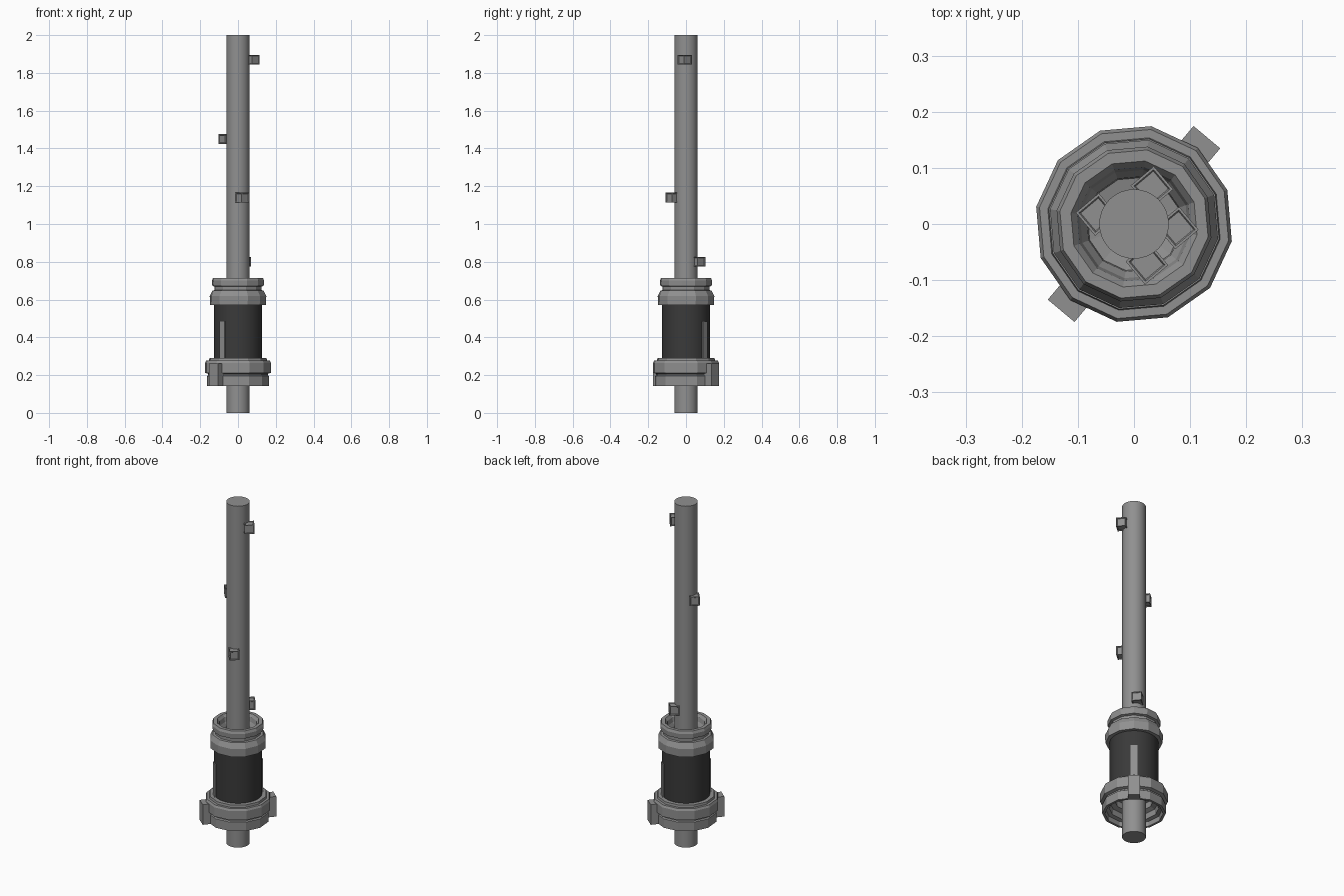
import bpy, bmesh, math
from mathutils import Matrix, Vector

if "Cube" in bpy.data.objects:
    bpy.data.objects.remove(bpy.data.objects["Cube"])


def material(name, v):
    m = bpy.data.materials.new(name)
    m.diffuse_color = (v, v, v, 1)
    m.use_nodes = True
    m.node_tree.nodes["Principled BSDF"].inputs["Base Color"].default_value = m.diffuse_color
    return m


GREY = material("metal grey", 0.28)
DARK = material("grip dark grey", 0.042)


def finish(name, bm, mat, smooth=False):
    bmesh.ops.recalc_face_normals(bm, faces=bm.faces)
    me = bpy.data.meshes.new(name)
    bm.to_mesh(me)
    bm.free()
    me.materials.append(mat)
    ob = bpy.data.objects.new(name, me)
    bpy.context.collection.objects.link(ob)
    if smooth:
        bpy.ops.object.select_all(action='DESELECT')
        ob.select_set(True)
        bpy.context.view_layer.objects.active = ob
        bpy.ops.object.shade_smooth_by_angle(angle=math.radians(35))
    return ob


def lathe(name, profile, sides, mat, phase=0.0, closed=True, smooth=False):
    """Spin (radius, z) points; closed loops the profile, otherwise ends are capped."""
    bm = bmesh.new()
    rings = []
    for r, z in profile:
        rings.append([bm.verts.new((r * math.cos(phase + math.tau * i / sides),
                                    r * math.sin(phase + math.tau * i / sides), z))
                      for i in range(sides)])
    n = len(rings)
    for k in range(n if closed else n - 1):
        a, b = rings[k], rings[(k + 1) % n]
        for i in range(sides):
            j = (i + 1) % sides
            bm.faces.new((a[i], a[j], b[j], b[i]))
    if not closed:
        bm.faces.new(rings[0])
        bm.faces.new(rings[-1])
    return finish(name, bm, mat, smooth)


def box(name, angle, radius, z, size, mat, spin=None, panel=False):
    """Box placed at a polar position, facing outward unless spin is given."""
    bm = bmesh.new()
    bmesh.ops.create_cube(bm, size=1)
    bmesh.ops.scale(bm, vec=size, verts=bm.verts)
    if panel:  # recessed panel on every face
        bmesh.ops.inset_individual(bm, faces=bm.faces[:], thickness=0.006, depth=0)
        inner = [f for f in bm.faces if f.calc_area() > 0.0012]
        bmesh.ops.inset_individual(bm, faces=inner, thickness=0.003, depth=-0.004)
    turn = Matrix.Rotation(angle if spin is None else spin, 4, 'Z')
    pos = Vector((radius * math.cos(angle), radius * math.sin(angle), z))
    bmesh.ops.transform(bm, matrix=Matrix.Translation(pos) @ turn, verts=bm.verts)
    return finish(name, bm, mat)


PHASE = math.radians(20)

# Long central pole
lathe("pole", [(0.062, 0), (0.062, 2)], 32, GREY, closed=False, smooth=True)

# Dark grip sleeve
lathe("grip", [(0.128, 0.27), (0.128, 0.59), (0.07, 0.59), (0.07, 0.27)],
      32, DARK, smooth=True)

# Stepped base collar, hollow underneath
lathe("base_collar", [
    (0.167, 0.143), (0.167, 0.195), (0.16, 0.20), (0.16, 0.207), (0.177, 0.212),
    (0.177, 0.265), (0.171, 0.277), (0.156, 0.277), (0.154, 0.29), (0.12, 0.29),
    (0.06, 0.29), (0.06, 0.25), (0.10, 0.25), (0.10, 0.215), (0.125, 0.205),
    (0.13, 0.175), (0.15, 0.17), (0.153, 0.143)], 12, GREY, PHASE)

# Stepped top collar with a funnel mouth
lathe("top_collar", [
    (0.10, 0.571), (0.15, 0.571), (0.152, 0.618), (0.137, 0.648), (0.125, 0.65),
    (0.125, 0.668), (0.138, 0.672), (0.14, 0.70), (0.134, 0.715), (0.114, 0.715),
    (0.103, 0.70), (0.098, 0.675), (0.086, 0.655), (0.084, 0.635), (0.06, 0.63),
    (0.06, 0.571)], 12, GREY, PHASE)

# Opposite lugs on the base and pale strips on the grip
for side, deg in (("back", 50), ("front", 230)):
    a = math.radians(deg)
    box("lug_" + side, a, 0.175, 0.202, (0.054, 0.062, 0.118), GREY)
    box("strip_" + side, a, 0.128, 0.385, (0.009, 0.036, 0.195), GREY)

# Panelled cubes spaced around the pole
for i, (x, y, z) in enumerate([(0.077, -0.007, 1.87), (-0.066, 0.017, 1.45),
                               (0.023, -0.07, 1.14), (0.032, 0.065, 0.80)]):
    box("knob_%d" % (i + 1), math.atan2(y, x), math.hypot(x, y), z,
        (0.054, 0.054, 0.052), GREY, spin=math.radians(40), panel=True)
